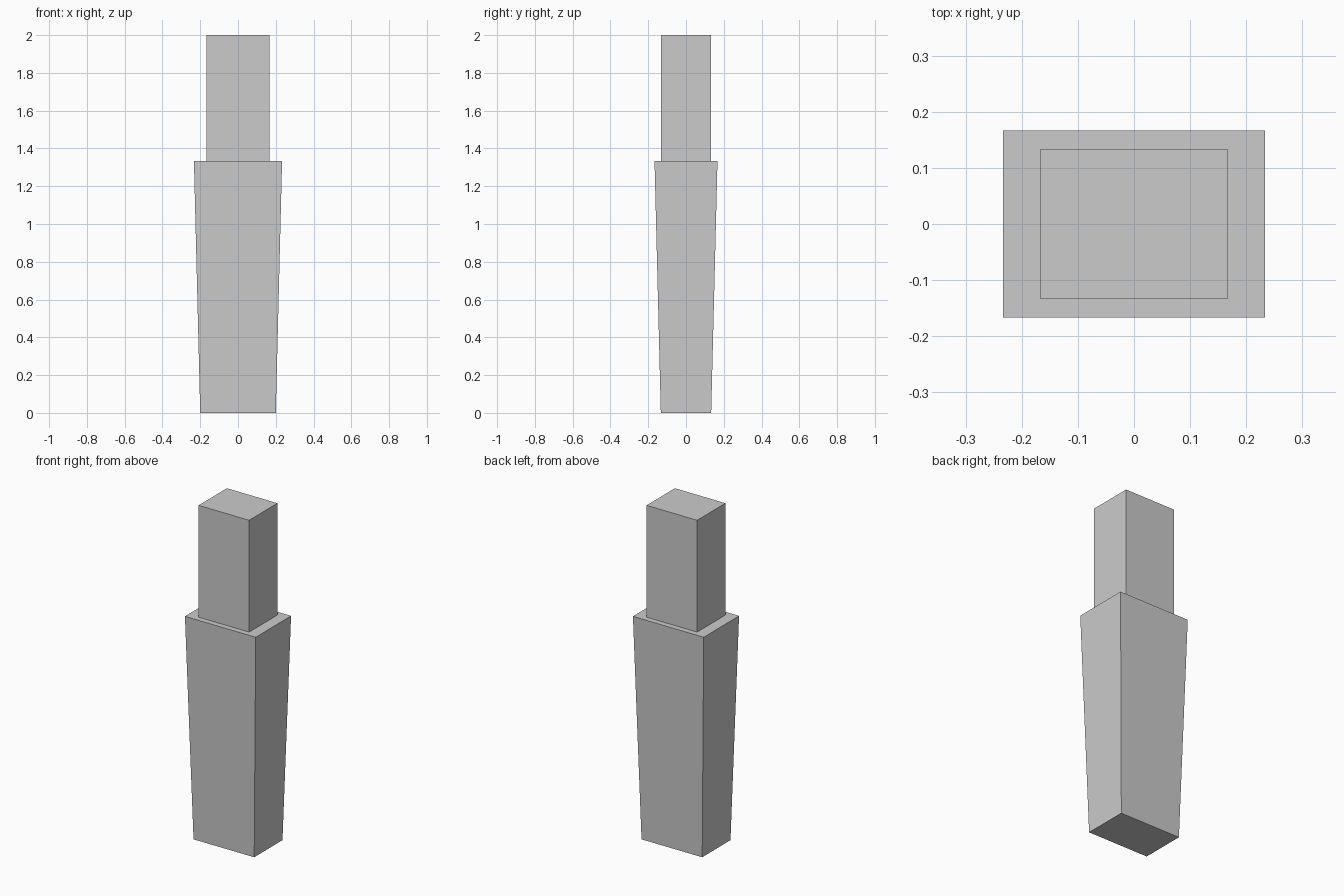
import bpy
import bmesh

if "Cube" in bpy.data.objects:
    bpy.data.objects.remove(bpy.data.objects["Cube"])


def tapered_block(name, z0, z1, bottom, top):
    """Four-sided block; bottom and top are (half width, half depth)."""
    bm = bmesh.new()
    bmesh.ops.create_cube(bm, size=2)
    for v in bm.verts:
        hx, hy = top if v.co.z > 0 else bottom
        v.co = (v.co.x * hx, v.co.y * hy, z1 if v.co.z > 0 else z0)
    mesh = bpy.data.meshes.new(name)
    bm.to_mesh(mesh)
    bm.free()
    obj = bpy.data.objects.new(name, mesh)
    bpy.context.collection.objects.link(obj)
    return obj


STEP = 4 / 3  # height of the ledge

# Lower shaft, widening upwards
tapered_block("lower_shaft", 0, STEP, (0.2, 0.1333), (0.2333, 0.1667))

# Straight, narrower block standing on the ledge
tapered_block("upper_block", STEP, 2, (0.1667, 0.1333), (0.1667, 0.1333))
